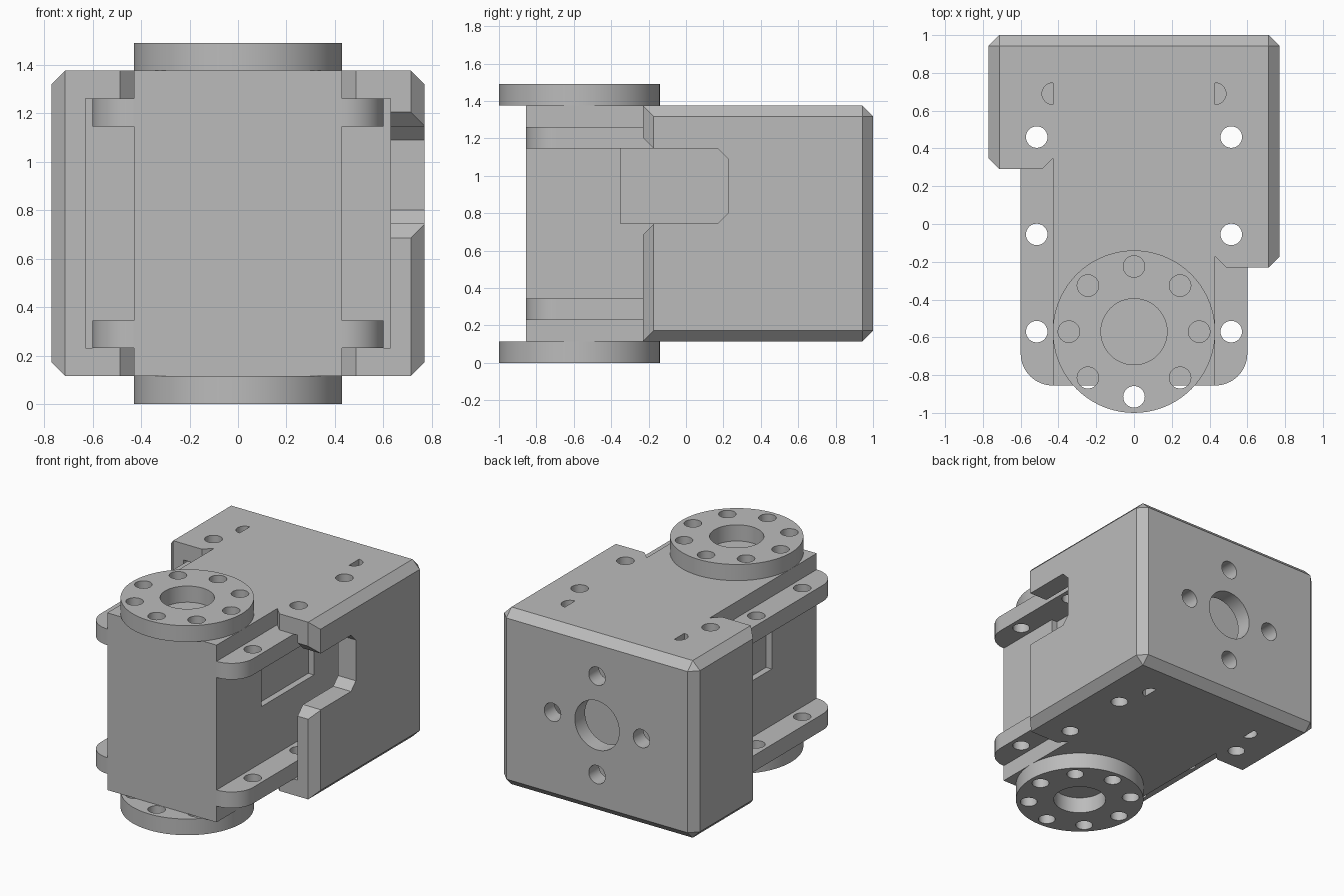
import bpy, bmesh, math
from mathutils import Matrix, Vector

cube = bpy.data.objects.get("Cube")
if cube:
    bpy.data.objects.remove(cube, do_unlink=True)

grey = bpy.data.materials.new("plain grey")
grey.use_nodes = True
grey.diffuse_color = (0.5, 0.5, 0.5, 1)
grey.node_tree.nodes["Principled BSDF"].inputs["Base Color"].default_value = grey.diffuse_color

# Shared measurements
BODY_X, BODY_FRONT, BODY_BACK = 0.43, -0.855, 0.745
Z0, Z1, WALL = 0.115, 1.375, 0.115
MID = (Z0 + Z1) / 2
HORN_Y, HOLE, BEVEL = -0.57, 0.057, 0.057
AXES = {"z": lambda u, v, w: (u, v, w),
        "x": lambda u, v, w: (w, u, v),
        "y": lambda u, v, w: (u, w, v)}


def prism(name, outline, lo, hi, axis="z"):
    """Extrude a flat outline along an axis."""
    place = AXES[axis]
    bm = bmesh.new()
    a = [bm.verts.new(place(u, v, lo)) for u, v in outline]
    b = [bm.verts.new(place(u, v, hi)) for u, v in outline]
    bm.faces.new(a)
    bm.faces.new(b)
    for i in range(len(a)):
        j = (i + 1) % len(a)
        bm.faces.new((a[i], a[j], b[j], b[i]))
    bmesh.ops.recalc_face_normals(bm, faces=bm.faces)
    mesh = bpy.data.meshes.new(name)
    bm.to_mesh(mesh)
    bm.free()
    obj = bpy.data.objects.new(name, mesh)
    bpy.context.collection.objects.link(obj)
    mesh.materials.append(grey)
    return obj


def rect(u0, u1, v0, v1):
    return [(u0, v0), (u1, v0), (u1, v1), (u0, v1)]


def arc(cu, cv, r, start=0, sweep=360, n=32):
    count = n if sweep == 360 else n + 1
    return [(cu + r * math.cos(math.radians(start + sweep * i / n)),
             cv + r * math.sin(math.radians(start + sweep * i / n))) for i in range(count)]


def cut(obj, cutters):
    """Subtract every cutter from the part, then discard the cutters."""
    for c in cutters:
        c.hide_render = True
        mod = obj.modifiers.new("cut", "BOOLEAN")
        mod.operation, mod.solver, mod.object = "DIFFERENCE", "EXACT", c
    bpy.context.view_layer.update()
    mesh = bpy.data.meshes.new_from_object(obj.evaluated_get(bpy.context.evaluated_depsgraph_get()))
    obj.modifiers.clear()
    obj.data = mesh
    for c in cutters:
        bpy.data.objects.remove(c, do_unlink=True)


def mounting_holes():
    return [prism("hole_cutter", arc(s * 0.515, y, HOLE), 0.05, 1.45)
            for s in (-1, 1) for y in (HORN_Y, -0.055, 0.46)]


# Bracket shell: plan outline with a front tongue that caps the body
outline = [(-0.77, 0.29), (-0.487, 0.29), (-BODY_X, 0.347), (-BODY_X, BODY_FRONT),
           (BODY_X, BODY_FRONT), (BODY_X, -0.173), (0.487, -0.23), (0.77, -0.23),
           (0.77, 1), (-0.77, 1)]
shell = prism("bracket_shell", outline, Z0, Z1)
bm = bmesh.new()
bm.from_mesh(shell.data)


def on_outside(edge):
    mid = (edge.verts[0].co + edge.verts[1].co) / 2
    return abs(mid.x) > 0.76 or mid.y > 0.99


bmesh.ops.bevel(bm, geom=[e for e in bm.edges if on_outside(e)], offset=BEVEL,
                segments=1, affect="EDGES")
bm.to_mesh(shell.data)
bm.free()

# Inner cavity, side slot and screw holes of the shell
slot = [(-0.3, 1.275), (-0.17, 1.145), (0.17, 1.145), (0.225, 1.09), (0.225, 0.8),
        (0.17, 0.745), (-0.17, 0.745), (-0.3, 0.615)]
cutters = [prism("cavity_cutter", rect(-0.63, 0.63, -1.2, 1 - WALL), Z0 + WALL, Z1 - WALL),
           prism("slot_cutter", slot, 0.55, 0.9, "x")] + mounting_holes()
for s in (-1, 1):
    half = arc(s * BODY_X, 0.69, HOLE, -90 if s > 0 else 90, 180, 16)
    cutters.append(prism("half_hole_cutter", half, 0.05, 1.45))
# Rear shaft opening with four screw holes around it
cutters.append(prism("shaft_cutter", arc(0, MID, 0.175, n=48), 0.8, 1.1, "y"))
for i in range(4):
    a = math.radians(90 * i)
    u, v = 0.35 * math.cos(a), MID + 0.35 * math.sin(a)
    cutters.append(prism("rear_hole_cutter", arc(u, v, 0.065), 0.8, 1.1, "y"))
cut(shell, cutters)

# Motor body between the plates, with a shallow pocket on each side
body = prism("motor_body", rect(-BODY_X, BODY_X, BODY_FRONT, BODY_BACK), Z0 + WALL, Z1 - WALL)
cut(body, [prism("pocket_cutter", rect(-0.35, 0.24, 0.745, 1.145),
                 min(s * 0.385, s * 0.6), max(s * 0.385, s * 0.6), "x") for s in (-1, 1)])
parts = [shell, body]

# Rounded mounting flanges, two on each side
R = 0.17
for side, s in (("left", 1), ("right", -1)):
    profile = [(BODY_X, BODY_FRONT)] + arc(0.6 - R, BODY_FRONT + R, R, -90, 90, 16)[1:] \
        + arc(0.6 - R, BODY_BACK - R, R, 0, 90, 16)
    for level, z in (("lower", Z0 + WALL), ("upper", Z1 - 2 * WALL)):
        flange = prism(f"{level}_{side}_flange", [(s * x, y) for x, y in profile], z, z + WALL)
        cut(flange, mounting_holes())
        parts.append(flange)

# Round output horns with a centre bore and a ring of eight holes
for level, z in (("lower", 0), ("upper", Z1)):
    horn = prism(f"{level}_horn", arc(0, HORN_Y, 0.43, n=72), z, z + WALL)
    bores = [prism("bore_cutter", arc(0, HORN_Y, 0.175, n=48), z - 0.1, z + 0.3)]
    for i in range(8):
        a = math.radians(45 * i)
        bores.append(prism("ring_cutter", arc(0.345 * math.cos(a), HORN_Y + 0.345 * math.sin(a), HOLE),
                           z - 0.1, z + 0.3))
    cut(horn, bores)
    parts.append(horn)

# Smooth the round walls, keep every edge crisp
bpy.ops.object.select_all(action="DESELECT")
for p in parts:
    p.select_set(True)
bpy.context.view_layer.objects.active = shell
bpy.ops.object.shade_smooth_by_angle(angle=math.radians(30))
